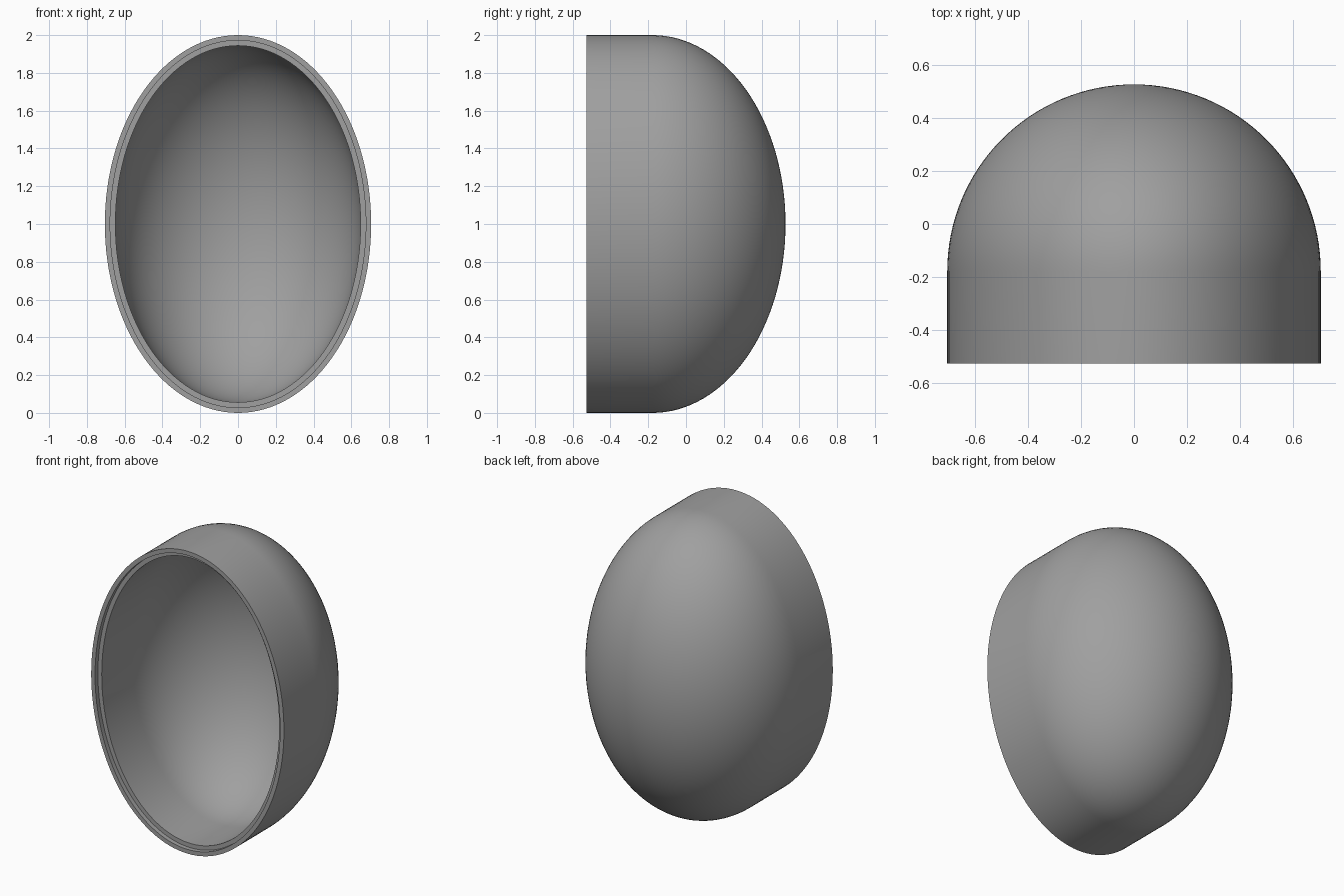
import bpy, bmesh, math

if "Cube" in bpy.data.objects:
    bpy.data.objects.remove(bpy.data.objects["Cube"])

SEGMENTS = 128     # around the oval
ARC_STEPS = 32     # along the dome
HALF_W, HALF_H = 0.705, 1.0
FRONT, SHOULDER = -0.527, -0.178
WALL, LIP, STEP = 0.056, 0.028, 0.03


def dome(inset):
    """Profile (inset, y, scale) from the shoulder to the ring before the pole."""
    depth = HALF_W - inset
    angles = [i * math.pi / 2 / ARC_STEPS for i in range(ARC_STEPS)]
    return [(inset, SHOULDER + depth * math.sin(a), math.cos(a)) for a in angles]


# Outer skin from its pole to the rim, stepped lip, then inner skin to its pole
profile = dome(0)[::-1]
profile += [(0, FRONT, 1), (LIP, FRONT, 1),
            (LIP, FRONT + STEP, 1), (WALL, FRONT + STEP, 1)]
profile += dome(WALL)

bm = bmesh.new()
rings = []
for inset, y, s in profile:
    ring = []
    for i in range(SEGMENTS):
        a = 2 * math.pi * i / SEGMENTS
        ring.append(bm.verts.new(((HALF_W - inset) * s * math.cos(a), y,
                                  1 + (HALF_H - inset) * s * math.sin(a))))
    rings.append(ring)

for r0, r1 in zip(rings, rings[1:]):
    for i in range(SEGMENTS):
        j = (i + 1) % SEGMENTS
        bm.faces.new((r0[i], r0[j], r1[j], r1[i]))

# Close both poles
for ring, inset in ((rings[0], 0), (rings[-1], WALL)):
    pole = bm.verts.new((0, SHOULDER + HALF_W - inset, 1))
    for i in range(SEGMENTS):
        bm.faces.new((ring[i], ring[(i + 1) % SEGMENTS], pole))

bmesh.ops.recalc_face_normals(bm, faces=bm.faces)
mesh = bpy.data.meshes.new("oval_shell")
bm.to_mesh(mesh)
bm.free()

shell = bpy.data.objects.new("oval_shell", mesh)
bpy.context.collection.objects.link(shell)

grey = bpy.data.materials.new("mid_grey")
grey.diffuse_color = (0.35, 0.35, 0.35, 1)
grey.use_nodes = True
grey.node_tree.nodes["Principled BSDF"].inputs["Base Color"].default_value = grey.diffuse_color
mesh.materials.append(grey)

bpy.context.view_layer.objects.active = shell
shell.select_set(True)
bpy.ops.object.shade_smooth_by_angle(angle=math.radians(30))
